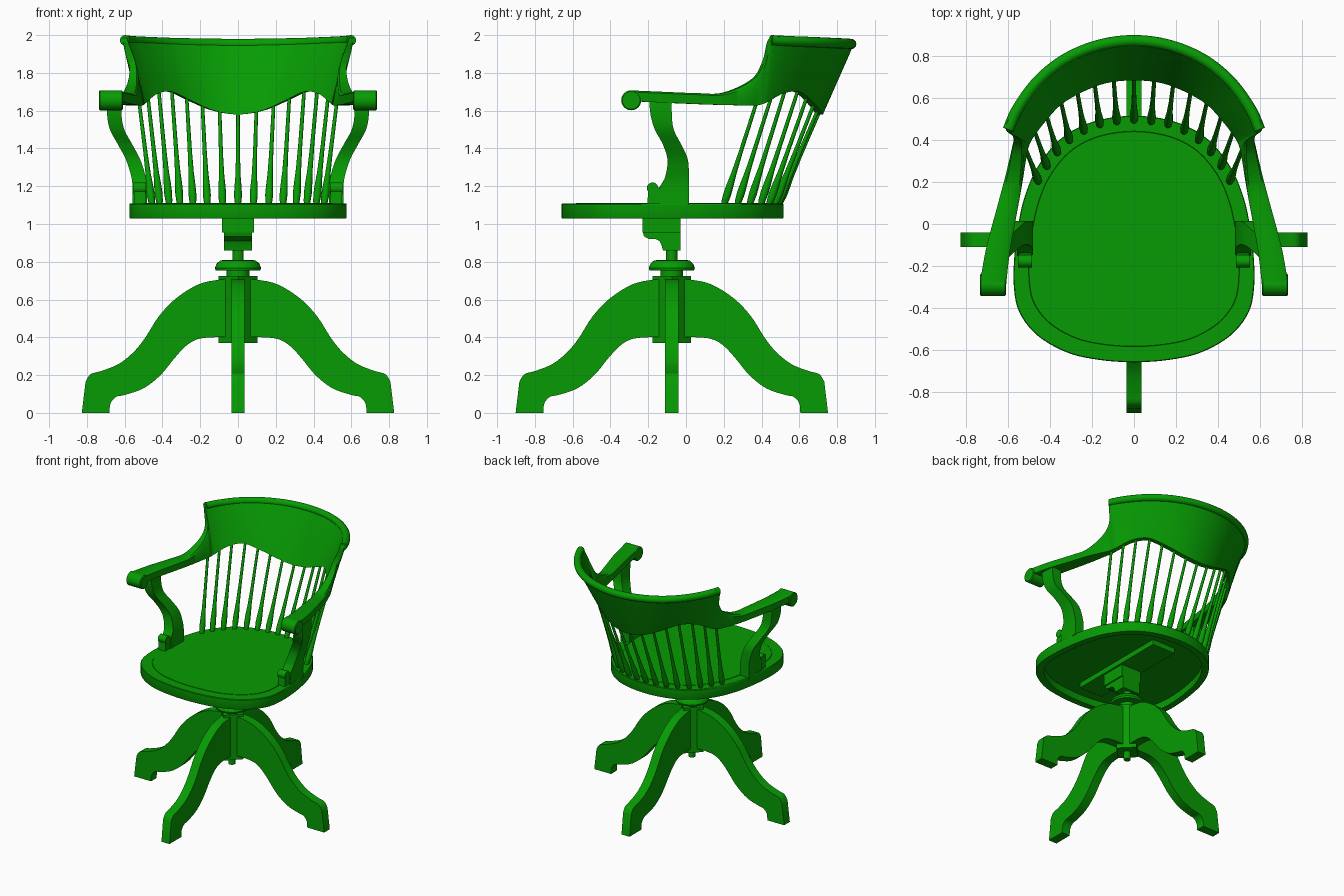
import bpy, bmesh, math
from mathutils import Vector

if "Cube" in bpy.data.objects:
    bpy.data.objects.remove(bpy.data.objects["Cube"])

green = bpy.data.materials.new("green_paint")
green.diffuse_color = (0.002, 0.33, 0.001, 1)
green.use_nodes = True
green.node_tree.nodes["Principled BSDF"].inputs["Base Color"].default_value = green.diffuse_color
CY = -0.075  # y of the swivel axis


def finish(name, bm, angle=35):
    bmesh.ops.recalc_face_normals(bm, faces=bm.faces)
    me = bpy.data.meshes.new(name)
    bm.to_mesh(me)
    bm.free()
    me.shade_smooth()
    me.set_sharp_from_angle(angle=math.radians(angle))
    me.materials.append(green)
    ob = bpy.data.objects.new(name, me)
    bpy.context.collection.objects.link(ob)
    return ob


def loft(name, rings, angle=35):
    """Skin equal-length closed rings and cap both ends."""
    bm = bmesh.new()
    vs = [[bm.verts.new(p) for p in r] for r in rings]
    n = len(rings[0])
    for a, b in zip(vs, vs[1:]):
        for i in range(n):
            j = (i + 1) % n
            bm.faces.new((a[i], a[j], b[j], b[i]))
    bm.faces.new(vs[0])
    bm.faces.new(vs[-1])
    return finish(name, bm, angle)


def spline(pts, sub=6, closed=False):
    """Catmull-Rom through points of any dimension."""
    n, out = len(pts), []
    get = (lambda i: pts[i % n]) if closed else (lambda i: pts[max(0, min(n - 1, i))])
    for i in range(n if closed else n - 1):
        q = [get(i + k) for k in (-1, 0, 1, 2)]
        for s in range(sub):
            t = s / sub
            out.append(tuple(0.5 * (2 * b + (c - a) * t + (2 * a - 5 * b + 4 * c - d) * t * t
                                    + (3 * b - a - 3 * c + d) * t ** 3) for a, b, c, d in zip(*q)))
    return out if closed else out + [tuple(pts[-1])]


def resample(pts, n):
    """n points evenly spaced along a polyline."""
    pts = [Vector(p[:3]) for p in pts]
    d = [0]
    for a, b in zip(pts, pts[1:]):
        d.append(d[-1] + (b - a).length)
    out = []
    for k in range(n):
        s = d[-1] * k / (n - 1)
        i = next((i for i in range(len(pts) - 1) if d[i + 1] >= s - 1e-9), len(pts) - 2)
        out.append(pts[i].lerp(pts[i + 1], (s - d[i]) / (d[i + 1] - d[i])))
    return out


def sweep(name, path, radii, seg=12, up=(0, 0, 1)):
    """Round section along a path with a radius per point."""
    path, rings = [Vector(p) for p in path], []
    for i, p in enumerate(path):
        t = (path[min(i + 1, len(path) - 1)] - path[max(i - 1, 0)]).normalized()
        u = t.cross(Vector(up)).normalized()
        v = t.cross(u)
        rings.append([p + radii[i] * (u * math.cos(a) + v * math.sin(a))
                      for a in (math.tau * k / seg for k in range(seg))])
    return loft(name, rings)


def lathe(name, prof, seg=40):
    return loft(name, [[(r * math.cos(math.tau * k / seg), CY + r * math.sin(math.tau * k / seg), z)
                        for k in range(seg)] for r, z in prof])


# Four cabriole legs round the hub
top = spline([(0.02, 0.71), (0.1, 0.705), (0.21, 0.68), (0.33, 0.605), (0.42, 0.51), (0.49, 0.4),
              (0.55, 0.325), (0.63, 0.26), (0.72, 0.223), (0.78, 0.205), (0.807, 0.165)], 4)
under = spline([(0.68, 0.0), (0.675, 0.05), (0.645, 0.085), (0.6, 0.095), (0.5, 0.13), (0.41, 0.2),
                (0.34, 0.285), (0.28, 0.35), (0.22, 0.388), (0.14, 0.4), (0.02, 0.4)], 4)
profile = top + [(0.827, 0.0)] + under
for k, side in enumerate(("right", "back", "left", "front")):
    c, s = math.cos(k * math.pi / 2), math.sin(k * math.pi / 2)
    loft(side + "_leg", [[(c * r - s * w, CY + s * r + c * w, z) for r, z in profile]
                         for w in (-0.035, 0.035)])

# Four-sided hub with its corners in the legs, screw collar and spindle
lathe("hub", [(0.102, 0.37), (0.102, 0.725)], 4)
lathe("bottom_pin", [(0.025, 0.31), (0.025, 0.38)], 20)
lathe("collar", [(0.06, 0.72), (0.06, 0.755), (0.118, 0.755), (0.122, 0.768), (0.113, 0.79),
                 (0.095, 0.806), (0.075, 0.81), (0.03, 0.81), (0.03, 0.87)])

# Tilt housing under the seat
loft("tilt_housing", [[(x, y, z) for y, z in ((-0.23, 1.08), (-0.23, 0.955), (-0.03, 0.955), (-0.03, 1.08))]
                      for x in (-0.085, 0.085)])
nose = [(-0.23, 0.96), (-0.222, 0.935), (-0.2, 0.922), (-0.16, 0.92), (-0.14, 0.91), (-0.13, 0.89),
        (-0.122, 0.86), (-0.03, 0.86), (-0.03, 0.96)]
loft("tilt_nose", [[(x, y, z) for y, z in nose] for x in (-0.075, 0.075)])
loft("mounting_rail", [[(x, y, z) for y, z in ((-0.48, 1.045), (0.33, 1.045), (0.33, 1.09), (-0.48, 1.09))]
                       for x in (-0.1, 0.1)])

# Seat: hollow below, rim and grooved panel on top
half = [(0.0, -0.66), (0.17, -0.648), (0.32, -0.613), (0.46, -0.533), (0.548, -0.42), (0.574, -0.29),
        (0.57, -0.14), (0.552, 0.0), (0.522, 0.13), (0.462, 0.27), (0.352, 0.405), (0.2, 0.487), (0.0, 0.517)]
outline = spline(half + [(-x, y) for x, y in reversed(half[1:-1])], 5, True)
loft("seat", [[(x * f, (y + 0.07) * f - 0.07, z) for x, y in outline] for f, z in (
    (0.91, 1.085), (0.91, 1.03), (0.995, 1.03), (1, 1.036), (1, 1.104), (0.994, 1.109),
    (0.874, 1.109), (0.872, 1.105), (0.87, 1.111), (0.5, 1.111))], 30)

# Back rail flowing into the arms: bottom xyz, top xyz, width
cols = [(0, .705, 1.58, 0, .875, 1.965, .04), (.13, .693, 1.60, .17, .852, 1.967, .04),
        (.25, .65, 1.65, .33, .785, 1.97, .04), (.36, .585, 1.70, .46, .68, 1.975, .04),
        (.44, .50, 1.69, .555, .55, 1.98, .04), (.50, .42, 1.645, .6, .45, 1.985, .04),
        (.525, .37, 1.628, .56, .41, 1.86, .045), (.545, .31, 1.628, .558, .35, 1.765, .06),
        (.575, .2, 1.63, .578, .2, 1.695, .085), (.61, .05, 1.635, .61, .05, 1.693, .1),
        (.65, -.13, 1.643, .65, -.13, 1.7, .115), (.673, -.29, 1.65, .673, -.29, 1.707, .125)]
path = spline([(-c[0], c[1], c[2], -c[3]) + c[4:] for c in reversed(cols[1:])] + cols, 6)
rings = []
for i, p in enumerate(path):
    a, b = path[max(i - 1, 0)], path[min(i + 1, len(path) - 1)]
    n = Vector((a[1] - b[1], b[0] - a[0], 0)).normalized() * p[6] / 2
    lo, hi = Vector(p[:3]), Vector(p[3:6])
    rings.append([lo - n, lo + n, lo.lerp(hi, 0.85) + n, hi + n * 0.75, hi - n * 0.75, lo.lerp(hi, 0.85) - n])
loft("back_rail_and_arms", rings, 40)

# Rolled bead along the top edge
edge = [(c[3], c[4], c[5] - 0.012) for c in cols[:6]]
bead = spline([(-x, y, z) for x, y, z in reversed(edge[1:])] + edge, 6)
sweep("top_bead", bead, [0.027] * len(bead), 16)

# Fifteen tapered back spindles
feet = resample(spline([(0, .49, 1.1), (.16, .47, 1.1), (.3, .4, 1.1), (.4, .29, 1.1), (.455, .2, 1.1)]), 8)
heads = resample([(c[0], c[1] + 0.008, c[2] + 0.03) for c in spline(cols[:7], 6)], 8)
shape = [(0, .013), (.03, .018), (.1, .021), (.18, .019), (.3, .014), (.5, .011), (1, .009)]
for k in range(8):
    for sx in ((1,) if k == 0 else (1, -1)):
        m = Vector((sx, 1, 1))
        sweep("back_spindle", [(feet[k].lerp(heads[k], t)) * m for t, _ in shape],
              [r for _, r in shape], 12, (1, 0, 0))

# Arm supports, foot scrolls and arm-end scrolls: z, y front, y back, x centre
rows = spline([(1.665, -.195, -.075, .655), (1.58, -.188, -.075, .655), (1.5, -.165, -.065, .64),
               (1.42, -.122, -.025, .597), (1.34, -.098, .01, .555), (1.25, -.11, .015, .527),
               (1.19, -.14, .015, .52), (1.1, -.15, .015, .52)], 5)
for sx, side in ((1, "right"), (-1, "left")):
    loft(side + "_arm_support", [[(sx * (x + w), y, z) for w, y in
         ((-.038, y0), (.038, y0), (.038, y1), (-.038, y1))] for z, y0, y1, x in rows])
    loft(side + "_support_foot", [[(sx * x, y, z) for y, z in
         ((-.205, 1.1), (-.2, 1.18), (-.12, 1.2), (-.12, 1.1))] for x in (.49, .55)])
    sweep(side + "_foot_scroll", [(sx * .487, -.177, 1.19), (sx * .553, -.177, 1.19)], [.03] * 2, 20)
    sweep(side + "_arm_scroll", [(sx * .61, -.29, 1.655), (sx * .615, -.29, 1.655),
                                 (sx * .731, -.29, 1.655), (sx * .736, -.29, 1.655)],
          [.047, .053, .053, .047], 24)
